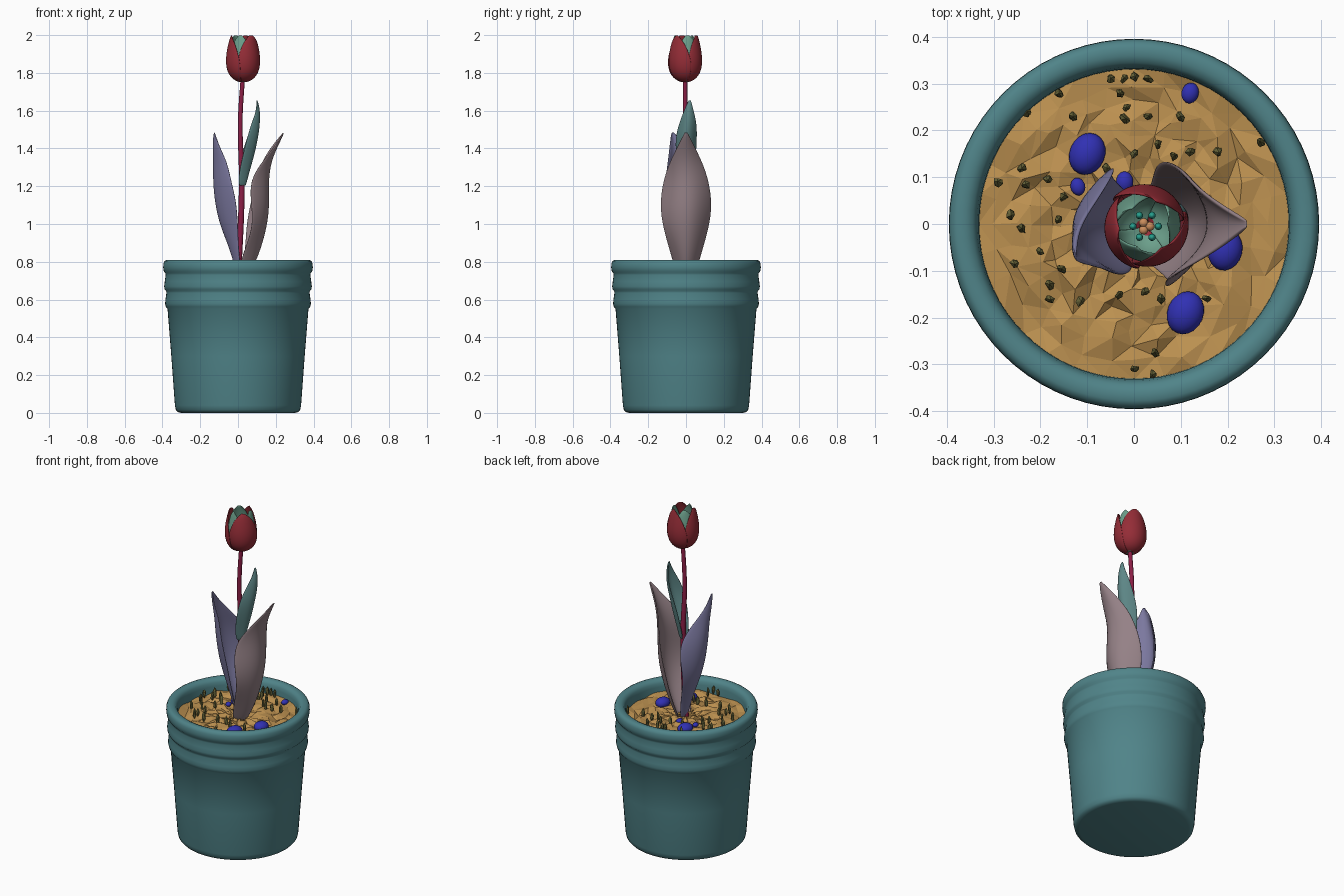
import bpy, bmesh, math, random
from mathutils import Vector, Matrix

if "Cube" in bpy.data.objects:
    bpy.data.objects.remove(bpy.data.objects["Cube"])
random.seed(4)


def material(name, rgb):
    m = bpy.data.materials.new(name)
    m.diffuse_color = (*rgb, 1)
    m.use_nodes = True
    m.node_tree.nodes["Principled BSDF"].inputs["Base Color"].default_value = m.diffuse_color
    return m


def make(name, bm, mat, smooth=True):
    bmesh.ops.recalc_face_normals(bm, faces=bm.faces)
    me = bpy.data.meshes.new(name)
    bm.to_mesh(me)
    bm.free()
    ob = bpy.data.objects.new(name, me)
    bpy.context.collection.objects.link(ob)
    me.materials.append(mat)
    for p in me.polygons:
        p.use_smooth = smooth
    return ob


def grid(bm, rows, closed=False):
    """Skin rows of points with quads."""
    vs = [[bm.verts.new(p) for p in r] for r in rows]
    n = len(rows[0])
    for a, b in zip(vs, vs[1:]):
        for i in range(n if closed else n - 1):
            j = (i + 1) % n
            bm.faces.new((a[i], a[j], b[j], b[i]))
    return vs


def thicken(ob, t, offset=-1, levels=2):
    m = ob.modifiers.new("Solidify", 'SOLIDIFY')
    m.thickness, m.offset = t, offset
    m = ob.modifiers.new("Subsurf", 'SUBSURF')
    m.levels = m.render_levels = levels


def ring(r, z, n):
    return [(r * math.cos(2 * math.pi * i / n), r * math.sin(2 * math.pi * i / n), z) for i in range(n)]


def blob(bm, loc, scale, sub=2, rot=0):
    mat = Matrix.Translation(loc) @ Matrix.Rotation(rot, 4, 'Z') @ Matrix.Diagonal((*scale, 1))
    return bmesh.ops.create_icosphere(bm, subdivisions=sub, radius=1, matrix=mat)['verts']


TEAL = material("pot_teal", (.08, .23, .25))
SOIL = material("soil_tan", (.5, .28, .08))
BLUE = material("stone_blue", (.03, .03, .45))
OLIVE = material("sprout_olive", (.15, .14, .045))
STEM = material("stem_crimson", (.26, .013, .06))
RED = material("petal_red", (.3, .026, .038))
GREEN = material("petal_green", (.15, .35, .26))
MAUVE = material("leaf_mauve", (.3, .22, .24))
LILAC = material("leaf_lilac", (.2, .19, .35))
SAGE = material("leaf_sage", (.11, .24, .24))
AQUA = material("stamen_aqua", (.02, .35, .27))
PEACH = material("pistil_peach", (.6, .27, .11))

# Pot: lathed profile with three rolled bands
profile = [(.30, 0), (.318, .004), (.329, .016), (.334, .04), (.353, .30), (.373, .55),
           (.382, .562), (.386, .578), (.384, .60), (.379, .635), (.380, .645),
           (.389, .655), (.391, .67), (.388, .695), (.383, .73), (.385, .74),
           (.393, .75), (.396, .77), (.395, .79), (.389, .804), (.378, .81),
           (.36, .81), (.345, .804), (.336, .79), (.332, .77), (.33, .70)]
bm = bmesh.new()
vs = grid(bm, [ring(r, z, 72) for r, z in profile], True)
bm.faces.new(vs[0])
make("pot", bm, TEAL)

# Soil: faceted uneven disc
bm = bmesh.new()
rows = []
for k in range(1, 10):
    row = []
    for x, y, z in ring(.333 * k / 9, .735, 32):
        j = .012 if k < 9 else 0
        row.append((x + random.uniform(-j, j), y + random.uniform(-j, j), z + random.uniform(-.012, .012)))
    rows.append(row)
vs = grid(bm, rows, True)
bm.faces.new(vs[0])
bmesh.ops.triangulate(bm, faces=bm.faces)
make("soil", bm, SOIL, False)

# Stones
bm = bmesh.new()
for x, y, r in [(-.1, .15, .041), (.12, .28, .02), (-.12, .08, .017),
                (.195, -.055, .04), (.11, -.19, .042), (-.02, .09, .02)]:
    blob(bm, (x, y, .742), (r * .92, r * 1.12, r * .75), 3, random.uniform(-.4, .4))
make("stones", bm, BLUE)

# Sprouts standing in the soil
spots = [(-.05, .31), (-.02, .31), (0, .315), (-.16, .28), (-.23, .24), (-.13, .23), (-.03, .28),
         (-.015, .25), (-.02, .225), (.03, .23), (.1, .23), (.03, .31), (.27, .175), (.18, .155),
         (.12, .155), (.085, .145), (.05, .17), (0, .15), (-.06, .12), (-.24, .12), (-.29, .09),
         (-.23, .085), (-.185, .095), (-.15, .06), (-.16, .01), (-.265, .02), (-.24, -.01),
         (-.255, -.085), (-.2, -.06), (-.155, -.095), (-.18, -.13), (-.18, -.16), (-.115, -.165),
         (-.03, -.15), (.025, -.145), (.06, -.16), (.155, -.16), (.045, -.275), (0, -.31), (.04, -.32)]
bm = bmesh.new()
for x, y in spots:
    h = random.uniform(.022, .036)
    for v in blob(bm, (x, y, .735 + h * .8), (.011, .009, h), 1, random.uniform(0, 3)):
        v.co += Vector([random.uniform(-.003, .003) for _ in range(3)])
make("sprouts", bm, OLIVE, False)

# Stem: tapered curve
cu = bpy.data.curves.new("stem", 'CURVE')
cu.dimensions, cu.bevel_depth, cu.bevel_resolution, cu.use_fill_caps = '3D', .016, 3, True
sp = cu.splines.new('BEZIER')
path = [(0, 0, .71, 1.1), (.02, 0, 1.2, 1), (.012, -.004, 1.55, .8), (.025, -.005, 1.77, .75)]
sp.bezier_points.add(len(path) - 1)
for p, (x, y, z, r) in zip(sp.bezier_points, path):
    p.co, p.radius = (x, y, z), r
    p.handle_left_type = p.handle_right_type = 'AUTO'
stem = bpy.data.objects.new("stem", cu)
bpy.context.collection.objects.link(stem)
cu.materials.append(STEM)


# Leaves: midrib rows of (x, y, z, half width, cup depth)
def leaf(name, rows, angle, mat, wave):
    out = Vector((math.cos(angle), math.sin(angle), 0))
    side = Vector((-out.y, out.x, 0))
    pts = []
    for k, (x, y, z, w, d) in enumerate(rows):
        row = []
        for i in range(9):
            s = i / 4 - 1
            ripple = wave * math.sin(k * 1.7 + 1) * s * abs(s) * min(1, w * 10)
            row.append(Vector((x, y, z)) + side * w * s + out * (ripple - d * s * s))
        pts.append(row)
    bm = bmesh.new()
    grid(bm, pts)
    thicken(make(name, bm, mat), .009, 0)


leaf("right_leaf", [(.05, 0, .72, .045, .05), (.11, 0, .84, .08, .08), (.15, 0, .98, .122, .09),
                    (.165, 0, 1.1, .14, .10), (.158, 0, 1.23, .122, .08), (.172, 0, 1.33, .085, .045),
                    (.205, 0, 1.41, .045, .02), (.243, 0, 1.487, .006, 0)], 0, MAUVE, .02)
leaf("left_leaf", [(0, 0, .72, .03, .02), (-.035, 0, .86, .055, .035), (-.095, 0, 1.0, .095, .07),
                   (-.12, -.005, 1.12, .118, .095), (-.13, -.01, 1.23, .112, .095),
                   (-.127, -.03, 1.33, .075, .06), (-.13, -.05, 1.41, .04, .02),
                   (-.125, -.07, 1.487, .006, 0)], math.radians(188), LILAC, .015)
leaf("upper_leaf", [(.038, 0, 1.2, .02, .035), (.055, 0, 1.27, .036, .05), (.082, 0, 1.36, .052, .062),
                    (.102, 0, 1.45, .057, .057), (.113, .01, 1.53, .047, .04),
                    (.113, .015, 1.6, .024, .015), (.1, .02, 1.657, .004, 0)], 0, SAGE, .008)

# Flower: three outer and three inner cupped petals
CX, CY = .025, -.005
cup = [(1.752, .012, 60), (1.765, .05, 64), (1.80, .079, 68), (1.85, .089, 67), (1.90, .086, 60),
       (1.95, .076, 46), (1.98, .068, 28), (2.0, .060, 7)]


def petal(name, angle, scale, mat):
    rows = []
    for z, r, half in cup:
        row = []
        for i in range(9):
            s = i / 4 - 1
            a = math.radians(angle + half * s)
            q = r * scale + .004 * s
            row.append((CX + q * math.cos(a), CY + q * math.sin(a), z))
        rows.append(row)
    bm = bmesh.new()
    grid(bm, rows)
    thicken(make(name, bm, mat), .006, 0)


for i in range(3):
    petal(f"outer_petal_{i + 1}", -45 + 120 * i, 1, RED)
    petal(f"inner_petal_{i + 1}", 15 + 120 * i, .84, GREEN)

# Stamens and pistil
bm, pis = bmesh.new(), bmesh.new()
for i in range(6):
    a = i * math.pi / 3
    x, y = CX + .027 * math.cos(a), CY + .027 * math.sin(a)
    blob(bm, (x, y, 1.89), (.008, .008, .018))
    bmesh.ops.create_cone(bm, cap_ends=True, segments=8, radius1=.003, radius2=.003, depth=.12,
                          matrix=Matrix.Translation((x, y, 1.825)))
make("stamens", bm, AQUA)
bmesh.ops.create_cone(pis, cap_ends=True, segments=12, radius1=.013, radius2=.009, depth=.12,
                      matrix=Matrix.Translation((CX, CY, 1.82)))
for i in range(3):
    a = i * 2 * math.pi / 3
    blob(pis, (CX + .009 * math.cos(a), CY + .009 * math.sin(a), 1.885), (.01, .01, .009))
make("pistil", pis, PEACH)
